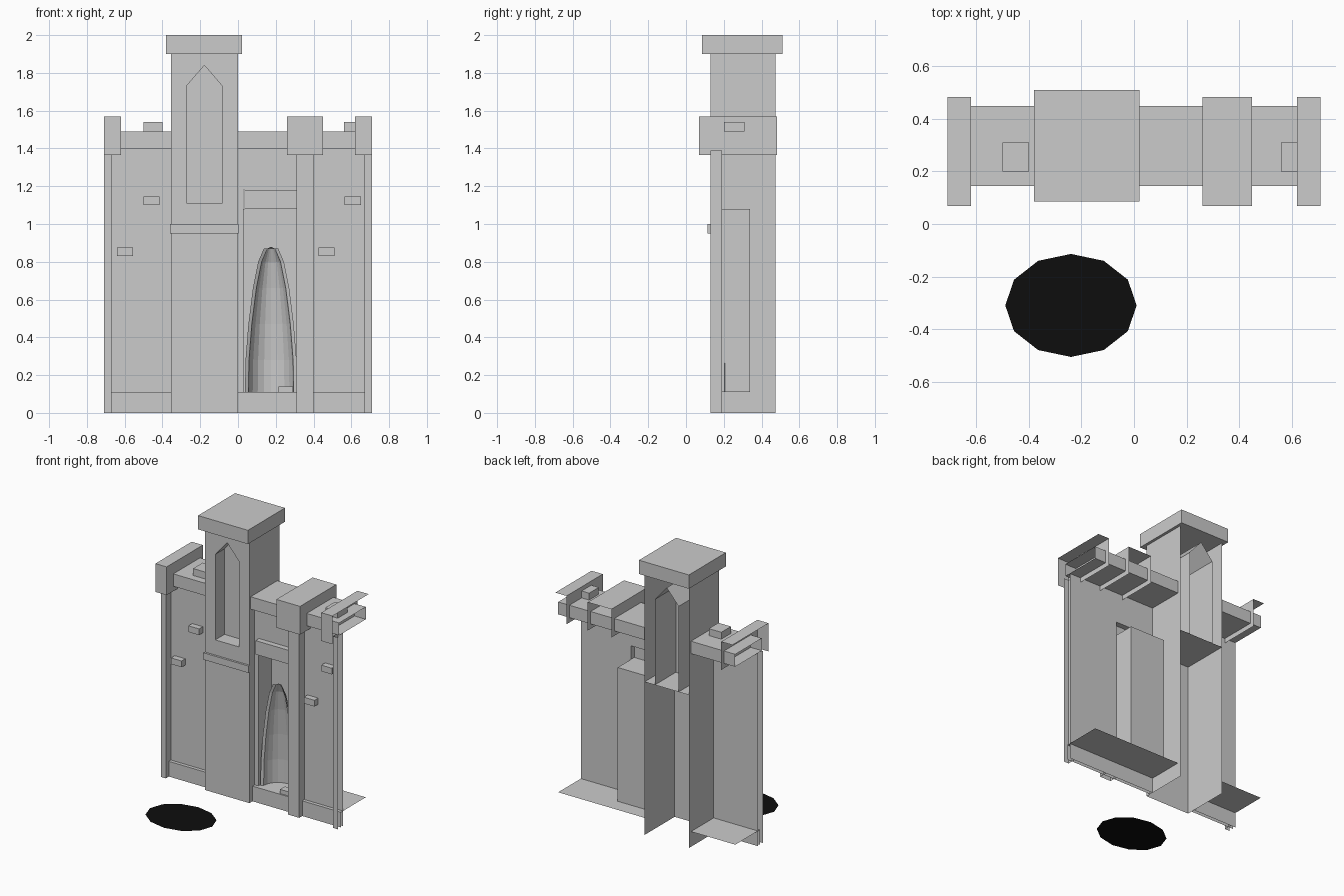
import bpy
from math import sin, cos, pi

if "Cube" in bpy.data.objects:
    bpy.data.objects.remove(bpy.data.objects["Cube"])


def mesh(name, verts, faces):
    me = bpy.data.meshes.new(name)
    me.from_pydata(verts, [], faces)
    me.update()
    ob = bpy.data.objects.new(name, me)
    bpy.context.collection.objects.link(ob)
    return ob


SIDES = {"bottom": (0, 2, 3, 1), "top": (4, 5, 7, 6), "front": (0, 1, 5, 4),
         "back": (2, 6, 7, 3), "left": (0, 4, 6, 2), "right": (1, 3, 7, 5)}


def box(name, x, y, z, skip=""):
    """Box from (min, max) ranges; sides named in skip are left open."""
    verts = [(a, b, c) for c in z for b in y for a in x]
    return mesh(name, verts, [f for s, f in SIDES.items() if s not in skip.split()])


def panels(name, y, outlines):
    """Flat front-facing polygons given as (x, z) outlines."""
    verts, faces = [], []
    for o in outlines:
        faces.append(list(range(len(verts), len(verts) + len(o))))
        verts += [(px, y, pz) for px, pz in o]
    return mesh(name, verts, faces)


def rect(x0, x1, z0, z1):
    return [(x0, z0), (x1, z0), (x1, z1), (x0, z1)]


# Main wall with the doorway left open
panels("wall", 0.19, [rect(-0.71, -0.355, 0, 1.4), rect(0, 0.03, 0, 1.4),
                      rect(0.31, 0.71, 0, 1.4), rect(0.03, 0.31, 1.18, 1.4),
                      rect(0.03, 0.31, 0, 0.11)])

# Alcove behind the doorway, lintel above it
box("alcove", (0.03, 0.31), (0.19, 0.34), (0.11, 1.08), "front bottom")
box("lintel", (0.035, 0.31), (0.15, 0.19), (1.08, 1.18), "back")

# Skirting and parapet on each side of the tower
for side, x in (("left", (-0.71, -0.355)), ("right", (0, 0.71))):
    box(side + "_skirting", x, (0.165, 0.45), (0, 0.11), "back bottom left right")
    box(side + "_parapet", x, (0.145, 0.45), (1.4, 1.49), "left right")

# Pilasters and their caps, open at the outer ends
for side, px, cx, gap in (("left", (-0.71, -0.67), (-0.71, -0.62), "left"),
                          ("middle", (0.31, 0.40), (0.26, 0.45), ""),
                          ("right", (0.67, 0.71), (0.62, 0.71), "right")):
    box(side + "_pilaster", px, (0.13, 0.19), (0, 1.39), "back top bottom " + gap)
    box(side + "_cap", cx, (0.068, 0.483), (1.365, 1.57), "back bottom " + gap)

# Small merlons and projecting bricks
for x in ((-0.5, -0.4), (0.56, 0.66)):
    box("merlon", x, (0.2, 0.31), (1.49, 1.54), "bottom")
for x, z in ((-0.50, 1.10), (-0.64, 0.83), (0.565, 1.10), (0.425, 0.83)):
    box("brick", (x, x + 0.085), (0.147, 0.19), (z, z + 0.045), "back")

# Tower shell, open at the back, with a pointed window
X0, X1, F, B = -0.355, 0.0, 0.13, 0.475
L, R, M = -0.273, -0.083, -0.178
SILL, SPRING, APEX, TOP = 1.11, 1.73, 1.84, 1.9
panels("tower_front", F, [
    rect(X0, X1, 0, SILL), rect(X0, L, SILL, SPRING), rect(R, X1, SILL, SPRING),
    [(X0, SPRING), (L, SPRING), (M, APEX), (M, TOP), (X0, TOP)],
    [(X1, SPRING), (X1, TOP), (M, TOP), (M, APEX), (R, SPRING)]])
box("tower_sides", (X0, X1), (F, B), (0, TOP), "front back top bottom")
box("tower_floor", (X0, X1), (F, B), (SILL, SILL), "front back left right bottom")
arch = [(L, SILL), (L, SPRING), (M, APEX), (R, SPRING), (R, SILL)]
mesh("window_reveal", [(x, y, z) for y in (F, B) for x, z in arch],
     [(i, i + 5, i + 6, i + 1) for i in range(4)])
panels("window_back", 0.235, [arch[::-1]])
box("tower_ledge", (-0.36, 0.003), (0.115, F), (0.95, 1.0), "back")
box("tower_cap", (-0.38, 0.02), (0.085, 0.51), (1.9, 2.0))

# Hollow pointed shell standing in the alcove, with a front rim
N, CX, CY = 10, 0.175, 0.215
profile = [(0.11, 0.12), (0.28, 0.117), (0.47, 0.102), (0.66, 0.078), (0.8, 0.05), (0.87, 0.02)]
verts, faces = [], []
for z, r in profile:
    for i in range(N + 1):
        a = pi * i / N
        verts.append((CX - r * cos(a), CY + 0.95 * r * sin(a), z))
    verts += [(CX - r - 0.018, CY - 0.01, z), (CX + r + 0.018, CY - 0.01, z)]
W = N + 3
for k in range(len(profile) - 1):
    b = k * W
    faces += [(b + i, b + i + 1, b + W + i + 1, b + W + i) for i in range(N)]
    faces += [(b + N + 1, b, b + W, b + W + N + 1),
              (b + N, b + N + 2, b + W + N + 2, b + W + N)]
b = (len(profile) - 1) * W
verts.append((CX, CY, 0.88))
faces += [(b + i, b + i + 1, len(verts) - 1) for i in range(N)]
mesh("shell", verts, faces)
box("step", (0.215, 0.29), (0.175, 0.23), (0.11, 0.14), "bottom")

# Black disc on the ground in front
black = bpy.data.materials.new("black")
black.diffuse_color = (0.004, 0.004, 0.004, 1)
black.use_nodes = True
black.node_tree.nodes["Principled BSDF"].inputs["Base Color"].default_value = black.diffuse_color
disc = mesh("ground_disc", [(-0.24 + 0.25 * cos(pi * i / 6), -0.31 + 0.196 * sin(pi * i / 6), 0)
                            for i in range(12)], [list(range(12))])
disc.data.materials.append(black)
